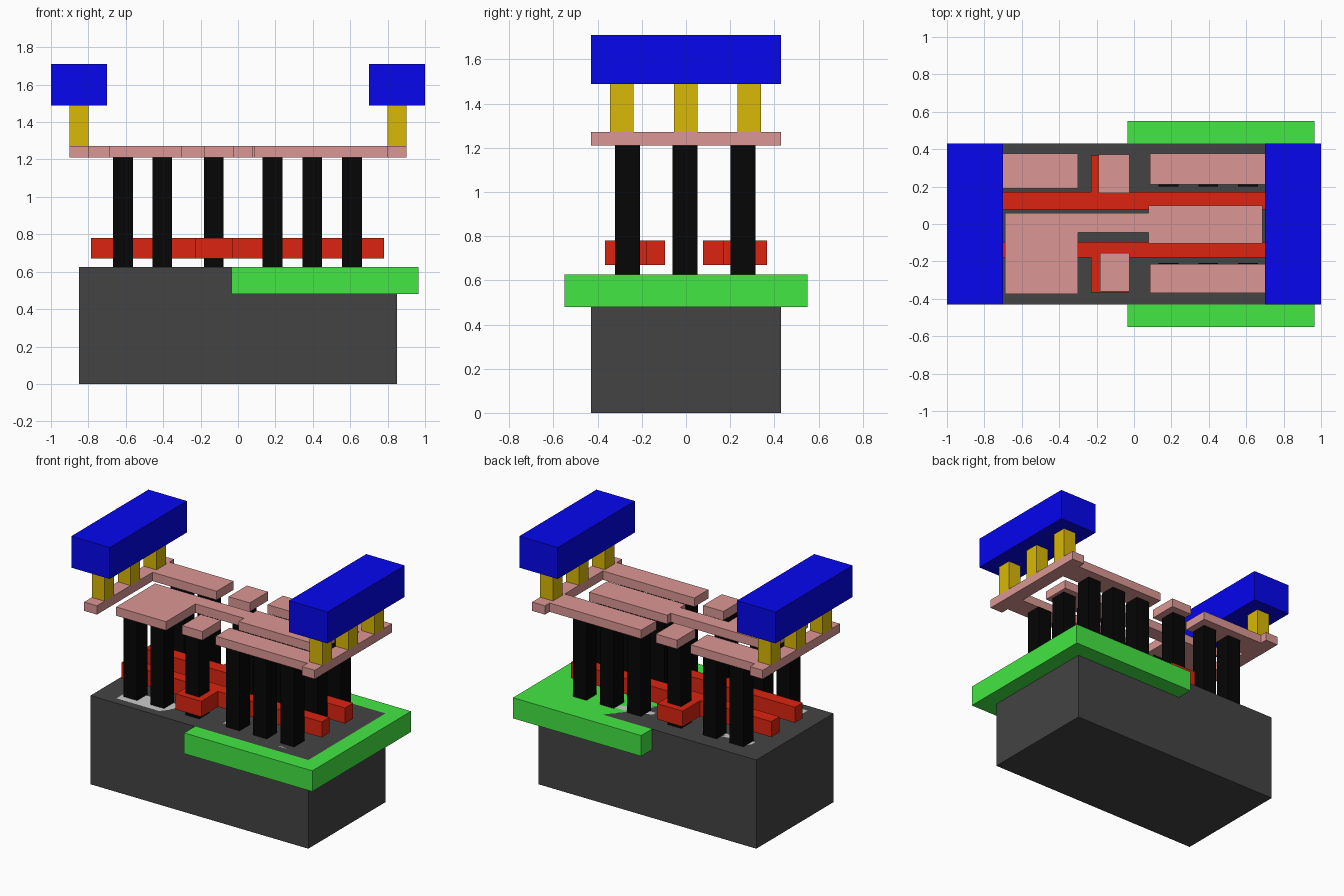
import bpy, bmesh

if "Cube" in bpy.data.objects:
    bpy.data.objects.remove(bpy.data.objects["Cube"])


def material(name, rgb):
    """Material from a display colour, converted to linear."""
    m = bpy.data.materials.new(name)
    m.diffuse_color = (*[min(1, c / 0.92) ** 2.2 for c in rgb], 1)
    m.use_nodes = True
    m.node_tree.nodes["Principled BSDF"].inputs["Base Color"].default_value = m.diffuse_color
    return m


DARK = material("dark_grey", (0.25, 0.25, 0.25))
GREEN = material("green", (0.25, 0.83, 0.25))
LIGHT = material("light_grey", (0.68, 0.68, 0.68))
RED = material("red", (0.79, 0.145, 0.085))
BLACK = material("black", (0.05, 0.05, 0.05))
PINK = material("pink", (0.785, 0.54, 0.53))
YELLOW = material("yellow", (0.78, 0.66, 0.05))
BLUE = material("blue", (0.05, 0.05, 0.86))


def slab(name, outline, z0, z1, mat):
    """Extrude a flat outline from z0 up to z1."""
    bm = bmesh.new()
    face = bm.faces.new([bm.verts.new((x, y, z0)) for x, y in outline])
    up = bmesh.ops.extrude_face_region(bm, geom=[face])["geom"]
    for v in up:
        if isinstance(v, bmesh.types.BMVert):
            v.co.z = z1
    bmesh.ops.recalc_face_normals(bm, faces=bm.faces)
    me = bpy.data.meshes.new(name)
    bm.to_mesh(me)
    bm.free()
    me.materials.append(mat)
    ob = bpy.data.objects.new(name, me)
    bpy.context.collection.objects.link(ob)
    return ob


def box(name, x0, x1, y0, y1, z0, z1, mat):
    return slab(name, [(x0, y0), (x1, y0), (x1, y1), (x0, y1)], z0, z1, mat)


# Base block, with the well and the doped regions flush with its top
TOP = 0.626
box("base_block", -0.85, 0.85, -0.43, 0.43, 0, TOP, DARK)
box("well", -0.035, 0.965, -0.55, 0.55, 0.48, TOP, GREEN)
for side, x0, x1 in (("left", -0.69, -0.30), ("right", 0.085, 0.685)):
    for row, y0, y1 in (("front", -0.37, -0.22), ("middle", -0.045, 0.06),
                        ("back", 0.215, 0.375)):
        box(f"doped_region_{side}_{row}", x0, x1, y0, y1, 0.55, TOP, LIGHT)

# Gate bars with a contact stub
for row, s, inner, outer in (("front", -1, 0.095, 0.18), ("back", 1, 0.078, 0.17)):
    pts = [(-0.785, inner), (0.78, inner), (0.78, outer), (-0.03, outer),
           (-0.03, 0.366), (-0.23, 0.366), (-0.23, outer), (-0.785, outer)]
    slab(f"gate_{row}", [(x, s * y) for x, y in pts], 0.67, 0.78, RED)

# Contact pillars
FRONT, MID, BACK = -0.265, -0.005, 0.258
spots = [(x, y) for x in (-0.615, -0.405, -0.13) for y in (FRONT, BACK)]
spots += [(x, y) for x in (0.185, 0.397, 0.61) for y in (FRONT, MID, BACK)]
for i, (x, y) in enumerate(spots):
    box(f"contact_pillar_{i}", x - 0.053, x + 0.053, y - 0.057, y + 0.057,
        0.62, 1.21, BLACK)

# Wiring layer: two rails with tabs, the output track and two gate pads
Z0, Z1 = 1.21, 1.272
slab("left_rail", [(-0.9, -0.43), (-0.8, -0.43), (-0.8, 0.19), (-0.30, 0.19),
                   (-0.30, 0.378), (-0.8, 0.378), (-0.8, 0.43), (-0.9, 0.43)],
     Z0, Z1, PINK)
slab("right_rail", [(0.9, -0.43), (0.9, 0.43), (0.8, 0.43), (0.8, 0.378),
                    (0.085, 0.378), (0.085, 0.21), (0.8, 0.21), (0.8, -0.215),
                    (0.085, -0.215), (0.085, -0.37), (0.8, -0.37), (0.8, -0.43)],
     Z0, Z1, PINK)
slab("output_track", [(-0.69, -0.373), (-0.30, -0.373), (-0.30, -0.045),
                      (0.077, -0.045), (0.077, -0.103), (0.687, -0.103),
                      (0.687, 0.098), (0.077, 0.098), (0.077, 0.06), (-0.69, 0.06)],
     Z0, Z1, PINK)
box("gate_pad_front", -0.183, -0.025, -0.362, -0.155, Z0, Z1, PINK)
box("gate_pad_back", -0.19, -0.025, 0.167, 0.372, Z0, Z1, PINK)

# Yellow posts carrying the blue top bars
for side, s in (("left", -1), ("right", 1)):
    for i, y in enumerate((-0.291, -0.002, 0.287)):
        xa, xb = sorted((s * 0.8, s * 0.9))
        box(f"post_{side}_{i}", xa, xb, y - 0.053, y + 0.053, 1.272, 1.488, YELLOW)
    xa, xb = sorted((s * 0.7, s * 1.0))
    box(f"top_bar_{side}", xa, xb, -0.43, 0.43, 1.488, 1.71, BLUE)
